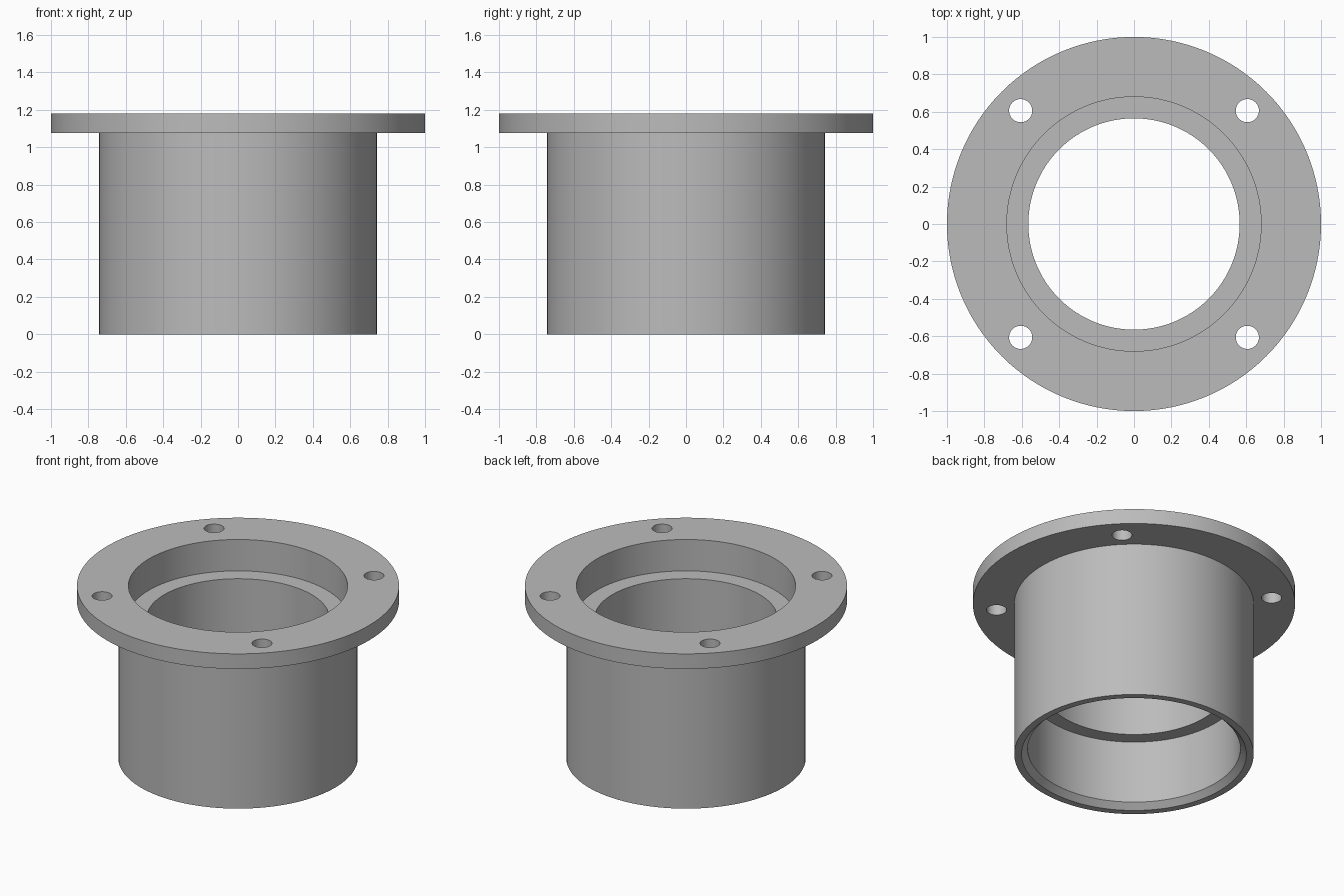
import bpy, bmesh, math
from mathutils import Matrix

cube = bpy.data.objects.get("Cube")
if cube:
    bpy.data.objects.remove(cube, do_unlink=True)

SIDES = 128

# Single plain grey
grey = bpy.data.materials.new("plain_grey")
grey.use_nodes = True
colour = (0.5, 0.5, 0.5, 1)
grey.diffuse_color = colour
grey.node_tree.nodes["Principled BSDF"].inputs["Base Color"].default_value = colour


def make_object(name, bm):
    bmesh.ops.recalc_face_normals(bm, faces=bm.faces)
    mesh = bpy.data.meshes.new(name)
    bm.to_mesh(mesh)
    bm.free()
    mesh.materials.append(grey)
    obj = bpy.data.objects.new(name, mesh)
    bpy.context.collection.objects.link(obj)
    return obj


def lathe(name, profile):
    """Revolve a closed (radius, height) profile around z."""
    bm = bmesh.new()
    verts = [bm.verts.new((r, 0, z)) for r, z in profile]
    edges = [bm.edges.new((v, verts[i - 1])) for i, v in enumerate(verts)]
    bmesh.ops.spin(bm, geom=verts + edges, cent=(0, 0, 0), axis=(0, 0, 1),
                   angle=math.tau, steps=SIDES, use_merge=True)
    bmesh.ops.remove_doubles(bm, verts=bm.verts, dist=1e-4)
    return make_object(name, bm)


# Flanged sleeve: stepped bore, chamfered lower mouth
sleeve = lathe("flanged_sleeve", [
    (0.743, 0), (0.743, 1.077), (1, 1.077), (1, 1.18),
    (0.68, 1.18), (0.68, 0.965), (0.565, 0.965), (0.565, 0.468),
    (0.66, 0.468), (0.66, 0.038), (0.698, 0)])

# Four bolt holes through the flange
bm = bmesh.new()
for sx in (-1, 1):
    for sy in (-1, 1):
        bmesh.ops.create_cone(bm, cap_ends=True, segments=48, radius1=0.062,
                              radius2=0.062, depth=0.4,
                              matrix=Matrix.Translation((sx * 0.606, sy * 0.606, 1.13)))
cutter = make_object("bolt_hole_cutter", bm)
cutter.hide_render = True

bpy.ops.object.select_all(action="DESELECT")
bpy.context.view_layer.objects.active = sleeve
sleeve.select_set(True)
cut = sleeve.modifiers.new("bolt_holes", "BOOLEAN")
cut.operation = "DIFFERENCE"
cut.solver = "EXACT"
cut.object = cutter
bpy.ops.object.modifier_apply(modifier=cut.name)
bpy.data.objects.remove(cutter, do_unlink=True)

bpy.ops.object.shade_smooth_by_angle(angle=math.radians(30))
